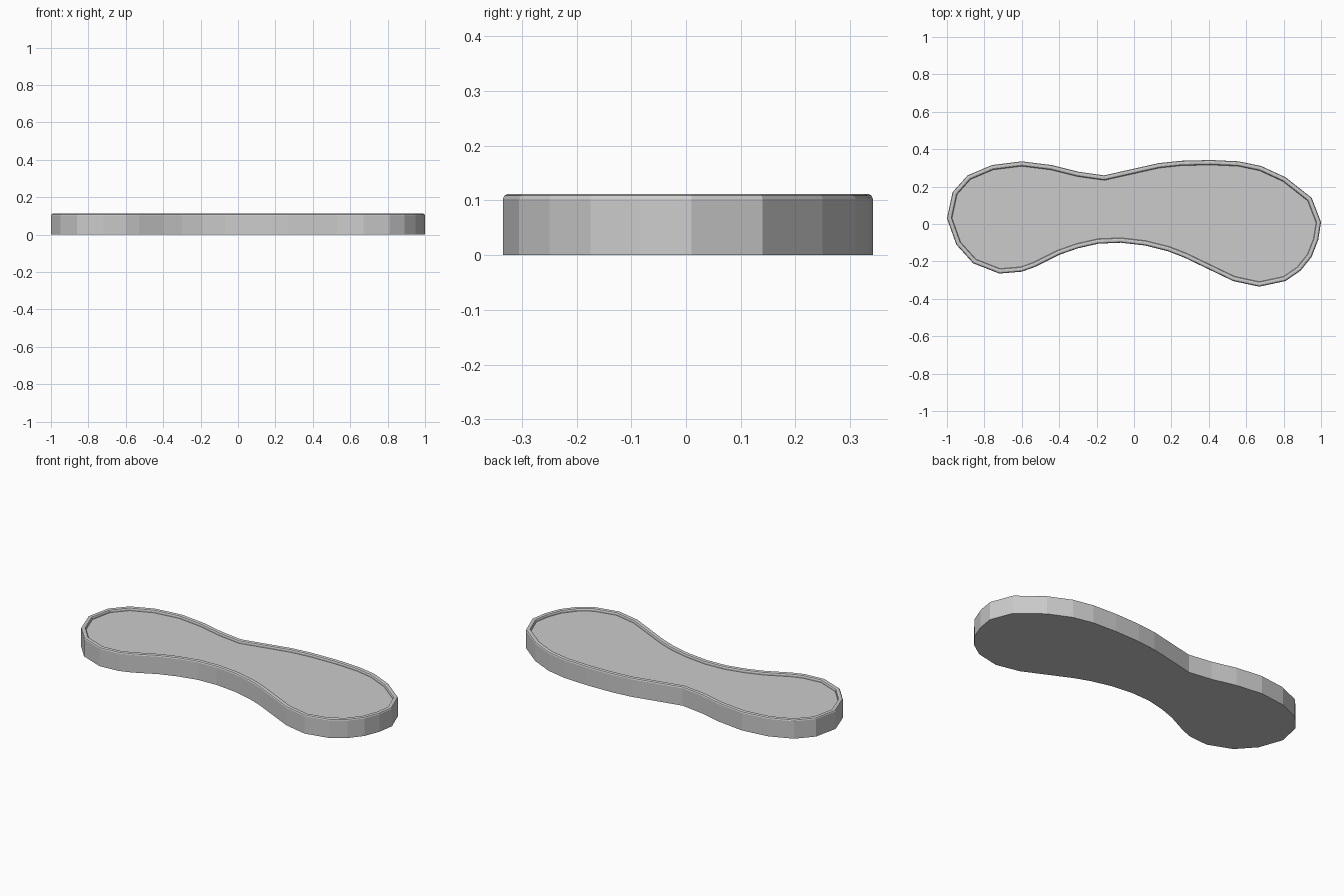
import bpy
import bmesh
from mathutils import Vector

cube = bpy.data.objects.get("Cube")
if cube:
    bpy.data.objects.remove(cube, do_unlink=True)

grey = bpy.data.materials.new("light_grey")
grey.use_nodes = True
colour = (0.6, 0.6, 0.6, 1)
grey.diffuse_color = colour
grey.node_tree.nodes["Principled BSDF"].inputs["Base Color"].default_value = colour

# Counter-clockwise outline of the tray
outline = [Vector(p) for p in (
    (1, .01), (.95, .14), (.81, .25), (.68, .31), (.56, .335), (.41, .342),
    (.25, .338), (.13, .325), (-.16, .26), (-.3, .28), (-.44, .315),
    (-.6, .335), (-.76, .315), (-.89, .26), (-.97, .17), (-1, .03),
    (-.95, -.11), (-.86, -.21), (-.72, -.265), (-.6, -.255), (-.53, -.23),
    (-.4, -.165), (-.3, -.13), (-.19, -.105), (-.07, -.1), (.06, -.115),
    (.18, -.145), (.27, -.18), (.53, -.305), (.67, -.335), (.81, -.305),
    (.89, -.25), (.95, -.175), (.985, -.085))]

# Wall cross-section: inset from the outline, height
section = [(0, 0), (0, .103), (.003, .109), (.009, .112),
           (.017, .112), (.023, .109), (.026, .103), (.026, .095)]


def inset(points, distance):
    """Move a closed outline inward with mitred corners."""
    result = []
    for i, p in enumerate(points):
        a = (p - points[i - 1]).normalized()
        b = (points[(i + 1) % len(points)] - p).normalized()
        na, nb = Vector((-a.y, a.x)), Vector((-b.y, b.x))
        result.append(p + (na + nb) * distance / (1 + na.dot(nb)))
    return result


bm = bmesh.new()
rings = [[bm.verts.new((p.x, p.y, z)) for p in inset(outline, d)]
         for d, z in section]

# Outer wall, rounded rim and inner wall
for low, high in zip(rings, rings[1:]):
    for i in range(len(low)):
        j = (i + 1) % len(low)
        bm.faces.new((low[i], low[j], high[j], high[i]))

# Underside and recessed floor
bm.faces.new(rings[0][::-1])
bm.faces.new(rings[-1])

mesh = bpy.data.meshes.new("tray")
bm.to_mesh(mesh)
bm.free()
mesh.materials.append(grey)
bpy.context.collection.objects.link(bpy.data.objects.new("tray", mesh))
